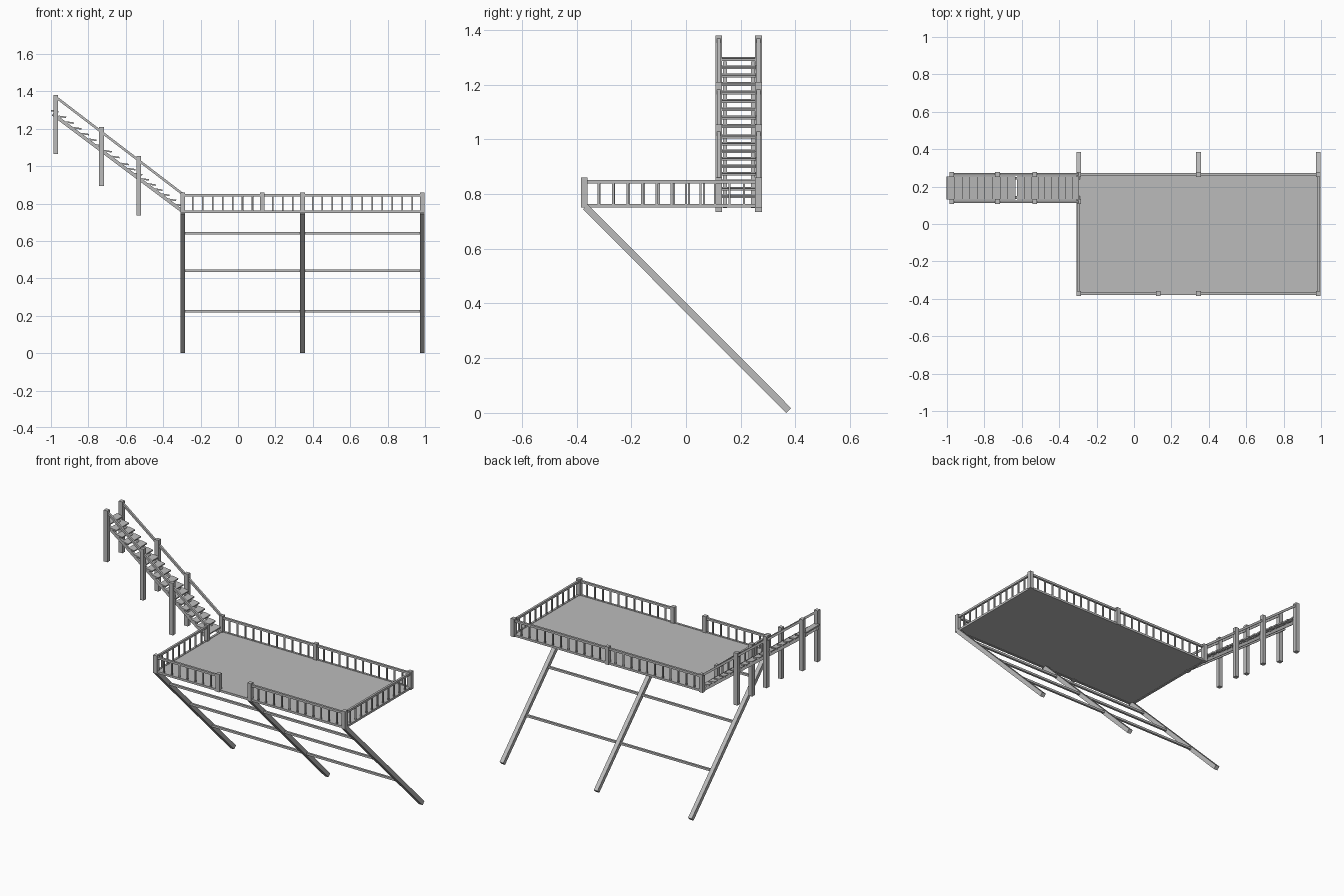
import bpy
from mathutils import Vector

cube = bpy.data.objects.get("Cube")
if cube:
    bpy.data.objects.remove(cube, do_unlink=True)

GREY = (0.5, 0.5, 0.5, 1)
mat = bpy.data.materials.new("plain grey")
mat.use_nodes = True
mat.diffuse_color = GREY
mat.node_tree.nodes["Principled BSDF"].inputs["Base Color"].default_value = GREY


def box(name, centre, size, tilt=0):
    """Box of the given size, tilted about the y axis."""
    bpy.ops.mesh.primitive_cube_add(size=1, location=centre, rotation=(0, tilt, 0))
    ob = bpy.context.object
    ob.name = name
    ob.scale = size
    ob.data.materials.append(mat)
    return ob


def beam(name, a, b, width, depth=None):
    """Square-ended beam between two points."""
    a, b = Vector(a), Vector(b)
    d = b - a
    ob = box(name, (a + b) / 2, (width, depth or width, d.length))
    # keep the section upright: local y across the beam, level with the ground
    side = Vector((0, 0, 1)).cross(d)
    if side.length < 1e-6:
        return ob
    side.normalize()
    along = d.normalized()
    up = side.cross(along)
    rot = ob.matrix_world.to_3x3()
    rot.col[0], rot.col[1], rot.col[2] = up, side, along
    ob.rotation_euler = rot.to_euler()
    return ob


LEFT, MID, RIGHT = -0.295, 0.345, 0.985
FRONT, BACK = -0.372, 0.265
FLOOR, TOP = 0.757, 0.845
STAIR = 0.12
POST, RAIL, BAR = 0.025, 0.013, 0.008


def railing(name, a, b):
    """Top rail, bottom rail and evenly spaced balusters."""
    a, b = Vector(a), Vector(b)
    for label, z in (("top_rail", TOP), ("bottom_rail", FLOOR)):
        beam(f"{name}_{label}", (*a, z), (*b, z), RAIL)
    n = round((b - a).length / 0.053)
    for i in range(1, n):
        p = a.lerp(b, i / n)
        beam(f"{name}_baluster", (*p, FLOOR), (*p, TOP), BAR)


# Deck
box("deck_floor", ((LEFT + RIGHT) / 2, (FRONT + BACK) / 2, FLOOR),
    (RIGHT - LEFT, BACK - FRONT, 0.008))

# Deck posts
for x, y in ((LEFT, FRONT), (0.13, FRONT), (MID, FRONT), (RIGHT, FRONT),
             (LEFT, BACK), (MID, BACK), (RIGHT, BACK), (LEFT, STAIR)):
    beam("deck_post", (x, y, 0.75), (x, y, 0.86), POST)

# Railings, leaving the front opening and the stair entrance clear
railing("front_left", (LEFT, FRONT), (0.13, FRONT))
railing("front_right", (MID, FRONT), (RIGHT, FRONT))
railing("back_left", (LEFT, BACK), (MID, BACK))
railing("back_right", (MID, BACK), (RIGHT, BACK))
railing("right_side", (RIGHT, FRONT), (RIGHT, BACK))
railing("left_side", (LEFT, FRONT), (LEFT, STAIR))
beam("front_sill", (0.13, FRONT, FLOOR), (MID, FRONT, FLOOR), RAIL)
beam("stair_sill", (LEFT, STAIR, FLOOR), (LEFT, BACK, FLOOR), RAIL)

# Slanted legs and cross braces
leg_top, leg_foot = Vector((0, -0.368, 0.753)), Vector((0, 0.375, 0.009))
for x in (LEFT, MID, RIGHT):
    beam("slanted_leg", leg_top + Vector((x, 0, 0)), leg_foot + Vector((x, 0, 0)), POST)
for z in (0.64, 0.44, 0.225):
    p = leg_top.lerp(leg_foot, (leg_top.z - z) / (leg_top.z - leg_foot.z))
    beam("cross_brace", (LEFT, p.y, z), (RIGHT, p.y, z), RAIL)

# Stair posts, handrails and stringers
for y, inner in ((STAIR, 0.142), (BACK, 0.245)):
    for x, low, high in ((-0.975, 1.065, 1.38), (-0.73, 0.895, 1.21), (-0.53, 0.735, 1.055)):
        beam("stair_post", (x, y, low), (x, y, high), POST)
    beam("stair_handrail", (-0.975, y, 1.37), (LEFT, y, 0.85), RAIL)
    beam("stair_stringer", (-0.99, inner, 1.278), (LEFT, inner, 0.757), 0.018, 0.014)

# Stair treads in two flights
for start, end in ((-0.98, -0.655), (-0.605, -0.315)):
    for i in range(9):
        x = start + (end - start) * i / 8
        z = 0.777 + (LEFT - x) * 0.755
        box("stair_tread", (x, (STAIR + BACK) / 2, z), (0.042, 0.125, 0.008), 0.15)
